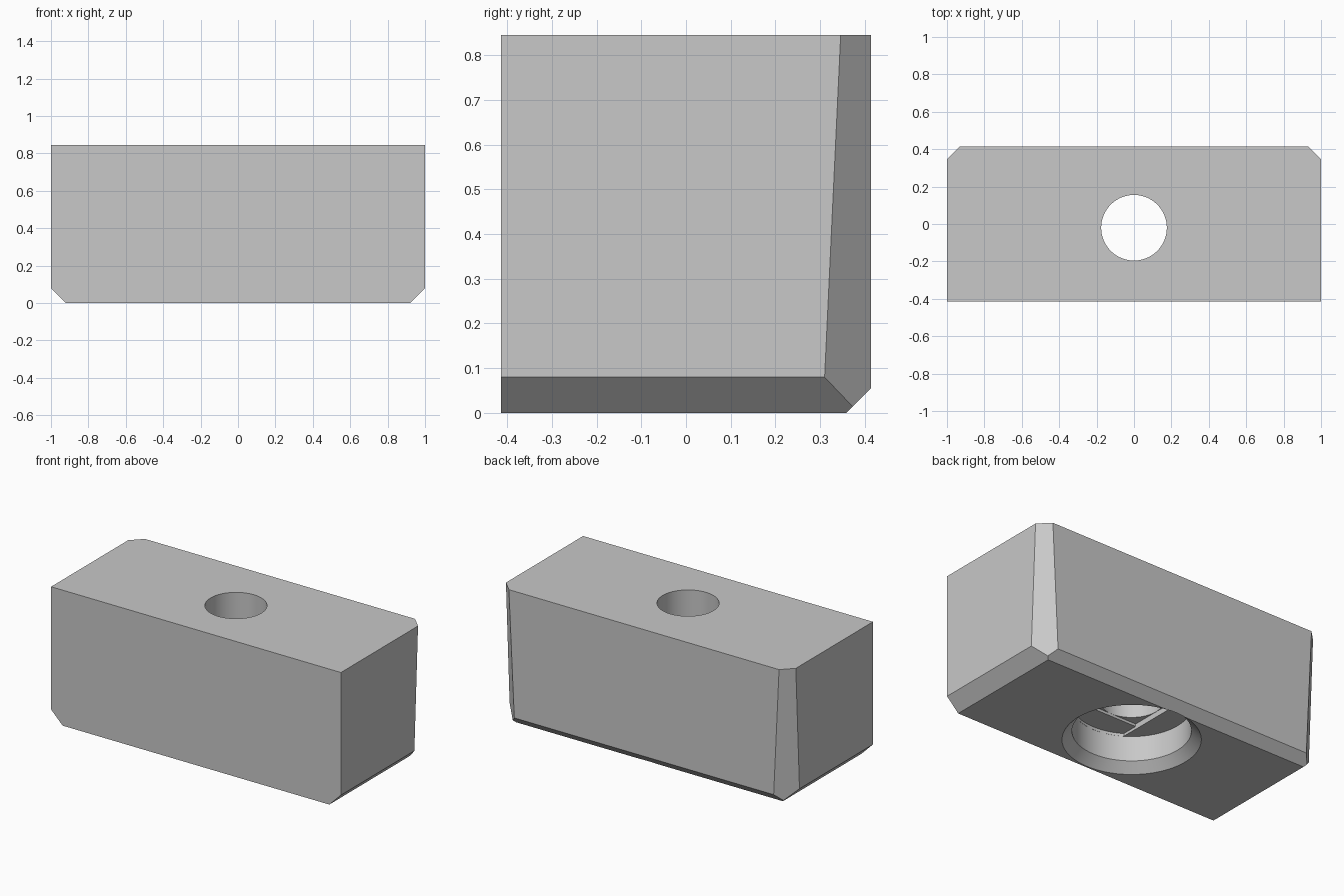
import bpy, bmesh, math
from mathutils import Vector

old = bpy.data.objects.get("Cube")
if old:
    bpy.data.objects.remove(old, do_unlink=True)

HEIGHT, DEPTH = 0.845, 0.414
HOLE_Y, HOLE_R, POCKET_R = -0.02, 0.176, 0.33

grey = bpy.data.materials.new("light grey plastic")
grey.use_nodes = True
colour = (0.58, 0.58, 0.58, 1)
grey.diffuse_color = colour
grey.node_tree.nodes["Principled BSDF"].inputs["Base Color"].default_value = colour


def make_object(name, bm):
    bmesh.ops.recalc_face_normals(bm, faces=bm.faces)
    mesh = bpy.data.meshes.new(name)
    bm.to_mesh(mesh)
    bm.free()
    mesh.materials.append(grey)
    obj = bpy.data.objects.new(name, mesh)
    bpy.context.collection.objects.link(obj)
    return obj


def box(half_x, half_y, y, bottom, top):
    bm = bmesh.new()
    bmesh.ops.create_cube(bm, size=1)
    bmesh.ops.scale(bm, vec=(2 * half_x, 2 * half_y, top - bottom), verts=bm.verts)
    bmesh.ops.translate(bm, vec=(0, y, (bottom + top) / 2), verts=bm.verts)
    return bm


def turned(profile, sides=64):
    """Closed solid of revolution about the hole axis from (radius, z) points."""
    bm = bmesh.new()
    rings = []
    for r, z in profile:
        angles = [math.tau * i / sides for i in range(sides)]
        rings.append([bm.verts.new((r * math.cos(a), HOLE_Y + r * math.sin(a), z)) for a in angles])
    for low, high in zip(rings, rings[1:]):
        for i in range(sides):
            j = (i + 1) % sides
            bm.faces.new((low[i], low[j], high[j], high[i]))
    bm.faces.new(rings[0])
    bm.faces.new(rings[-1])
    return bm


def slice_off(bm, point, normal):
    """Remove everything on the normal side of a plane and cap the cut."""
    cut = bmesh.ops.bisect_plane(bm, geom=bm.verts[:] + bm.edges[:] + bm.faces[:],
                                 plane_co=Vector(point), plane_no=Vector(normal), clear_outer=True)
    edges = [e for e in cut["geom_cut"] if isinstance(e, bmesh.types.BMEdge)]
    bmesh.ops.contextual_create(bm, geom=edges)


# Block with chamfered lower edges and slightly tapering rear corners
bm = box(1, DEPTH, 0, 0, HEIGHT)
slice_off(bm, (0, DEPTH, 0.055), (0, 1, -1))
for side in (-1, 1):
    slice_off(bm, (side, 0, 0.08), (side, 0, -1))
    slice_off(bm, (side, 0.31, 0.08), (side, 1, -0.047))
block = make_object("block", bm)

# Slot step in the pocket ceiling, running front to back
slot = turned([(POCKET_R - 0.001, 0.15), (POCKET_R - 0.001, 0.227)])
for side in (-1, 1):
    slice_off(slot, (side * HOLE_R, HOLE_Y, 0), (side, 0, 0))

# Cutters: chamfered pocket, slot step, square step, through hole
cutters = [
    make_object("pocket_cutter", turned([(POCKET_R + 0.075, -0.02), (POCKET_R, 0.055), (POCKET_R, 0.21)])),
    make_object("slot_cutter", slot),
    make_object("square_cutter", box(HOLE_R + 0.0005, HOLE_R, HOLE_Y, 0.16, 0.243)),
    make_object("hole_cutter", turned([(HOLE_R - 0.0005, 0.17), (HOLE_R - 0.0005, HEIGHT + 0.1)])),
]
bpy.ops.object.select_all(action='DESELECT')
block.select_set(True)
bpy.context.view_layer.objects.active = block
for cutter in cutters:
    cutter.hide_render = True
    mod = block.modifiers.new(cutter.name, 'BOOLEAN')
    mod.operation = 'DIFFERENCE'
    mod.solver = 'EXACT'
    mod.object = cutter
    bpy.ops.object.modifier_apply(modifier=mod.name)
for cutter in cutters:
    bpy.data.objects.remove(cutter, do_unlink=True)

bpy.ops.object.shade_smooth_by_angle(angle=math.radians(25))
